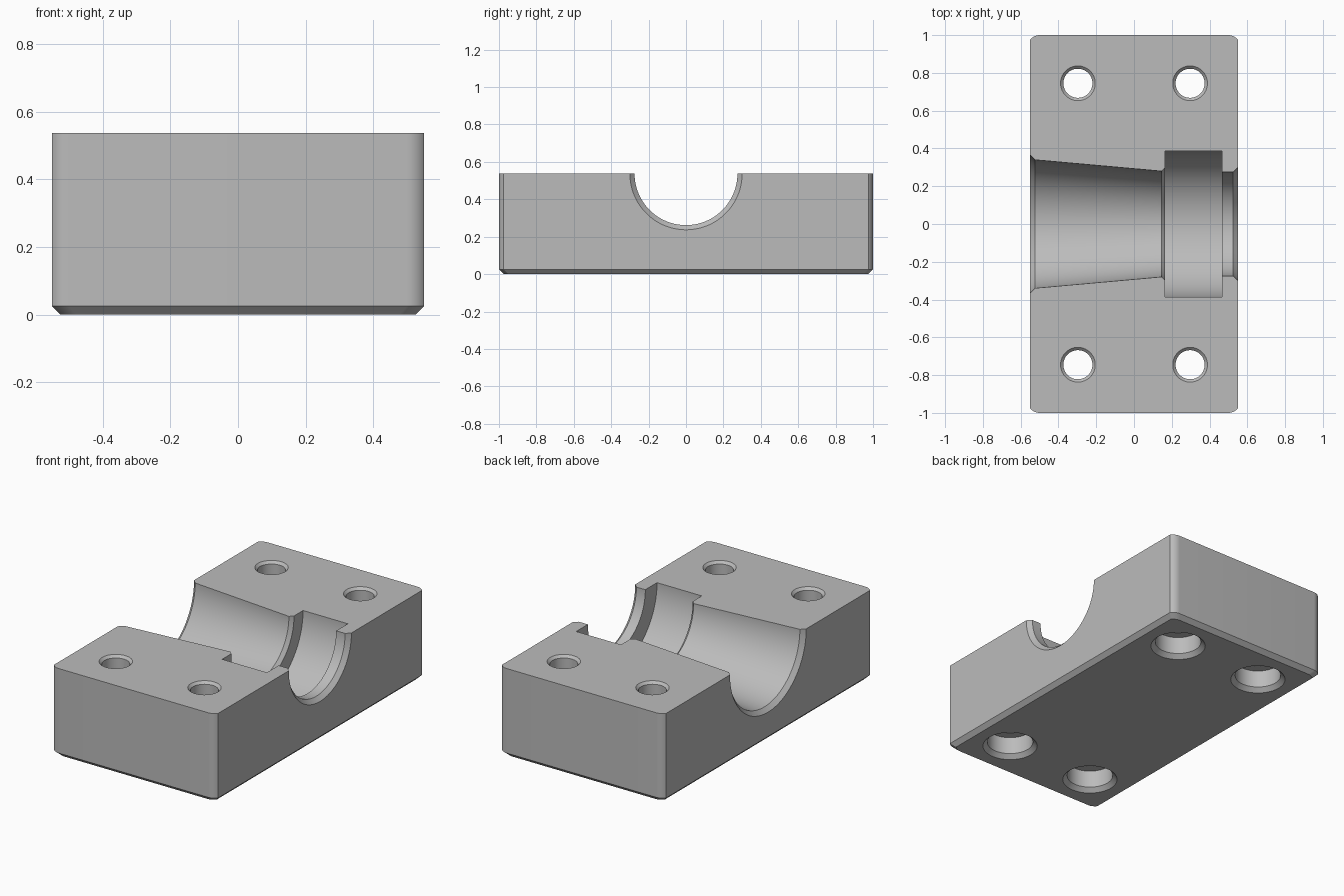
import bpy, bmesh, math
from mathutils import Matrix, Vector

if "Cube" in bpy.data.objects:
    bpy.data.objects.remove(bpy.data.objects["Cube"])

HALF_X, HALF_Y, TOP = 0.55, 1.0, 0.537
CHAMFER = 0.025

grey = bpy.data.materials.new("machined grey")
grey.use_nodes = True
colour = (0.5, 0.5, 0.5, 1)
grey.diffuse_color = colour
grey.node_tree.nodes["Principled BSDF"].inputs["Base Color"].default_value = colour


def finish(bm, name):
    bmesh.ops.recalc_face_normals(bm, faces=bm.faces)
    mesh = bpy.data.meshes.new(name)
    bm.to_mesh(mesh)
    bm.free()
    mesh.materials.append(grey)
    obj = bpy.data.objects.new(name, mesh)
    bpy.context.collection.objects.link(obj)
    return obj


def loft(bm, rings):
    """Skin closed rings of points and cap both ends."""
    rings = [[bm.verts.new(p) for p in ring] for ring in rings]
    n = len(rings[0])
    for a, b in zip(rings, rings[1:]):
        for i in range(n):
            j = (i + 1) % n
            bm.faces.new((a[i], a[j], b[j], b[i]))
    bm.faces.new(rings[0])
    bm.faces.new(rings[-1])


def turned(name, profile, segments, matrix):
    """Solid turned about z from (height, radius) pairs, then placed."""
    bm = bmesh.new()
    angles = [2 * math.pi * (i + 0.5) / segments for i in range(segments)]
    loft(bm, [[matrix @ Vector((r * math.cos(a), r * math.sin(a), h)) for a in angles]
              for h, r in profile])
    obj = finish(bm, name)
    obj.hide_render = True
    return obj


# Block: corner arcs meet the end faces smoothly and the side faces at an edge
radius, sweep, steps = 0.0625, math.radians(53.13), 8
corner = []
for i in range(steps + 1):
    a = sweep * (1 - i / steps)
    corner.append((HALF_X - 0.05 + radius * math.sin(a),
                   HALF_Y - radius * (1 - math.cos(a))))
flipped = corner[::-1]
outline = (corner + [(-x, y) for x, y in flipped]
           + [(-x, -y) for x, y in corner] + [(x, -y) for x, y in flipped])
fx, fy = 1 - CHAMFER / HALF_X, 1 - CHAMFER / HALF_Y
bm = bmesh.new()
loft(bm, [[(x * fx, y * fy, 0) for x, y in outline],
          [(x, y, CHAMFER) for x, y in outline],
          [(x, y, TOP) for x, y in outline]])
block = finish(bm, "bearing_block")

# Tapered bore with ring groove and chamfered mouths, lying along x
bore = [(-0.60, 0.415), (-0.525, 0.34), (0.145, 0.28), (0.165, 0.30),
        (0.165, 0.387), (0.465, 0.387), (0.465, 0.275), (0.525, 0.275), (0.60, 0.35)]
along_x = Matrix.Translation((0, 0, TOP)) @ Matrix.Rotation(math.pi / 2, 4, 'Y')
cutters = [turned("bore_cutter", bore, 96, along_x)]

# Bolt holes: chamfered counterbore below, light countersink above
hole = [(-0.05, 0.205), (0.025, 0.13), (0.13, 0.13), (0.13, 0.077),
        (TOP - 0.015, 0.077), (TOP, 0.092), (TOP + 0.05, 0.142)]
for x in (-0.297, 0.297):
    for y in (-0.745, 0.745):
        cutters.append(turned("bolt_hole_cutter", hole, 48, Matrix.Translation((x, y, 0))))

# Cut everything and remove the helpers
bpy.context.view_layer.objects.active = block
block.select_set(True)
for cutter in cutters:
    mod = block.modifiers.new("cut", 'BOOLEAN')
    mod.operation, mod.solver, mod.object = 'DIFFERENCE', 'EXACT', cutter
    bpy.ops.object.modifier_apply(modifier=mod.name)
    bpy.data.objects.remove(cutter)

bpy.ops.object.shade_smooth_by_angle(angle=math.radians(25))
